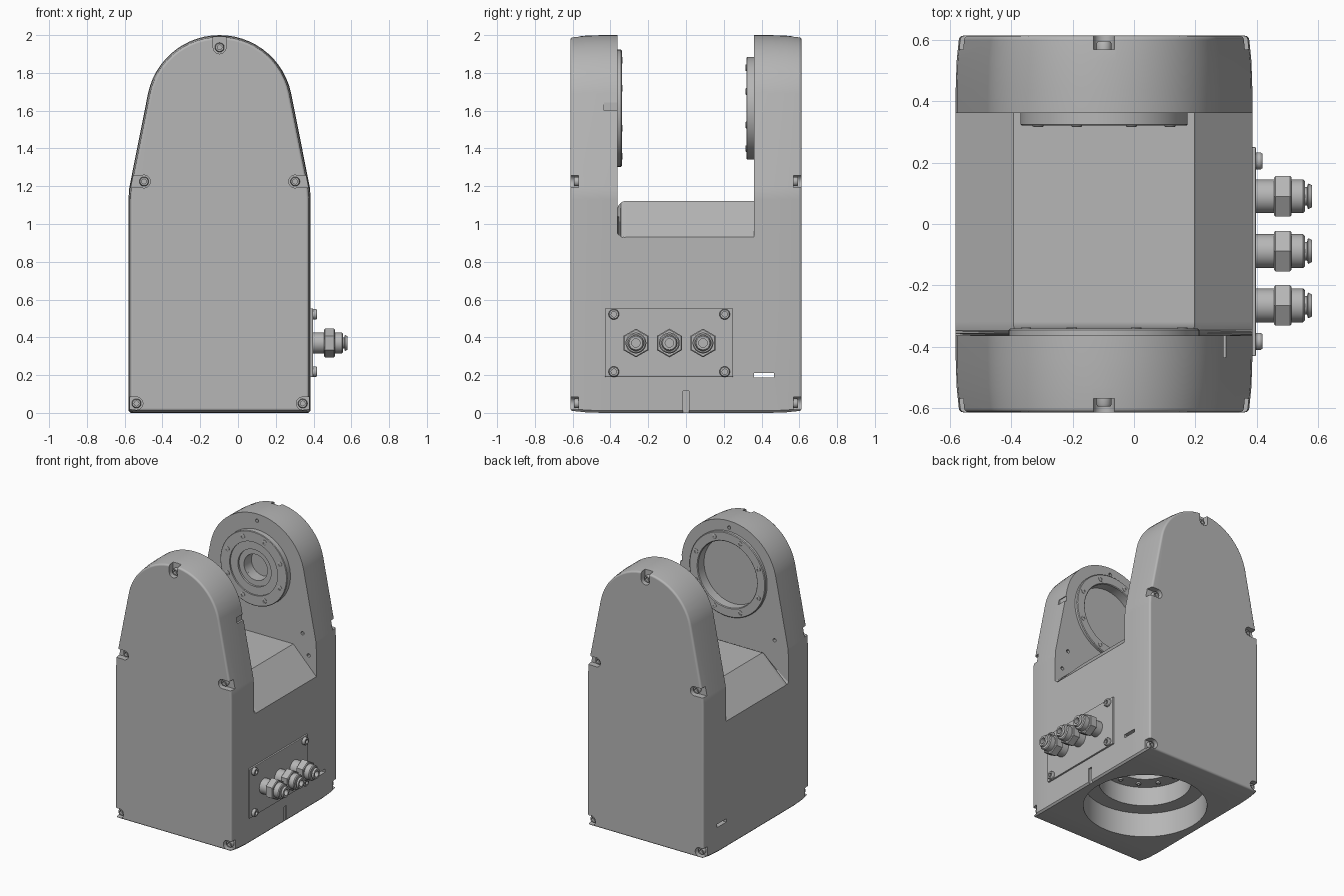
import bpy, bmesh, math
from mathutils import Vector, Matrix

cube = bpy.data.objects.get("Cube")
if cube:
    bpy.data.objects.remove(cube, do_unlink=True)

CX = -0.0975          # centre of the housing in x
HALF = 0.4825         # housing half width
END = 0.6125          # housing half depth
AXIS_Z = 1.613        # height of the pivot axis

grey = bpy.data.materials.new("housing grey")
grey.use_nodes = True
colour = (0.47, 0.47, 0.47, 1)
grey.diffuse_color = colour
grey.node_tree.nodes["Principled BSDF"].inputs["Base Color"].default_value = colour


def finish(name, bm):
    bmesh.ops.remove_doubles(bm, verts=bm.verts, dist=1e-5)
    bmesh.ops.recalc_face_normals(bm, faces=bm.faces)
    mesh = bpy.data.meshes.new(name)
    bm.to_mesh(mesh)
    bm.free()
    mesh.materials.append(grey)
    obj = bpy.data.objects.new(name, mesh)
    bpy.context.collection.objects.link(obj)
    return obj


def activate(obj):
    bpy.ops.object.select_all(action='DESELECT')
    obj.select_set(True)
    bpy.context.view_layer.objects.active = obj


def smooth(obj, angle=32):
    activate(obj)
    bpy.ops.object.shade_smooth_by_angle(angle=math.radians(angle))
    return obj


def skin(bm, rings, closed=False):
    """Bridge matching rings of points, capping or closing the ends."""
    loops = [[bm.verts.new(p) for p in ring] for ring in rings]
    pairs = list(zip(loops, loops[1:])) + ([(loops[-1], loops[0])] if closed else [])
    for a, b in pairs:
        for i in range(len(a)):
            j = (i + 1) % len(a)
            bm.faces.new((a[i], a[j], b[j], b[i]))
    if not closed:
        bm.faces.new(loops[0])
        bm.faces.new(loops[-1])


def lathe(name, profile, loc, axis, n=32, closed=False):
    """Revolve (radius, height) points about an axis."""
    turn = Matrix.Translation(loc) @ Vector(axis).to_track_quat('Z', 'Y').to_matrix().to_4x4()
    angles = [2 * math.pi * i / n + math.pi / 2 for i in range(n)]
    bm = bmesh.new()
    skin(bm, [[turn @ Vector((r * math.cos(a), r * math.sin(a), h)) for a in angles]
              for r, h in profile], closed)
    return smooth(finish(name, bm))


def box(name, lo, hi):
    bm = bmesh.new()
    skin(bm, [[(lo[0], lo[1], z), (hi[0], lo[1], z), (hi[0], hi[1], z), (lo[0], hi[1], z)]
              for z in (lo[2], hi[2])])
    return finish(name, bm)


def screw(name, r, h, loc, axis):
    return lathe(name, [(r, -0.004), (r, h * 0.7), (r * 0.85, h), (r * 0.5, h),
                        (r * 0.5, h * 0.3)], loc, axis, 18)


def cut(target, cutter):
    mod = target.modifiers.new("cut", 'BOOLEAN')
    mod.operation = 'DIFFERENCE'
    mod.solver = 'EXACT'
    mod.object = cutter
    activate(target)
    bpy.ops.object.modifier_apply(modifier=mod.name)
    bpy.data.objects.remove(cutter, do_unlink=True)


def outline(y, d):
    """Front outline of the housing, shrunk by d."""
    w, c = HALF - d, 0.012
    half = [(w - c, d), (w, d + c), (w, 1.13), (w - 0.004, 1.19)]
    arc = [(math.radians(a)) for a in range(12, 169, 6)]
    pts = half + [((0.387 - d) * math.cos(a), AXIS_Z + (0.387 - d) * math.sin(a)) for a in arc]
    pts += [(-x, z) for x, z in reversed(half)]
    return [(CX + x, y, z) for x, z in pts]


# Housing: drafted, round-edged loft from front to back
R = 0.014
ends = [(END - R + R * math.cos(t), 0.01 + R * (1 - math.sin(t)))
        for t in (math.radians(a) for a in (0, 22, 45, 68, 90))]
ends += [(0.53, 0.003), (0.44, 0)]
bm = bmesh.new()
skin(bm, [outline(-y, d) for y, d in ends] + [outline(y, d) for y, d in reversed(ends)])
housing = finish("housing", bm)

# Gap between the two arms, with a ridge-shaped floor and a fillet at the front arm
floor = [(-0.6, 0.81), (-0.295, 1.122), (0.295, 1.122), (0.6, 0.81), (0.6, 2.2), (-0.6, 2.2)]
bm = bmesh.new()
skin(bm, [[(CX + x, y, z) for x, z in floor] for y in (-0.363, 0.361)])
edges = [e for e in bm.edges if all(v.co.y < 0 and v.co.z < 1.2 for v in e.verts)]
bmesh.ops.bevel(bm, geom=edges, offset=0.045, segments=5, profile=0.5, affect='EDGES')
cut(housing, finish("gap_cutter", bm))

# Stepped bore underneath
cut(housing, lathe("bore_cutter", [(0.415, -0.1), (0.415, 0.18), (0.31, 0.18), (0.31, 0.32),
                                   (0.2, 0.32), (0.2, 0.5)], (CX, 0, 0), (0, 0, 1), 64))
for i in range(12):
    a = math.tau * i / 12
    screw("bore_screw", 0.016, 0.012,
          (CX + 0.255 * math.cos(a), 0.255 * math.sin(a), 0.32), (0, 0, -1))

# Pivot recesses in the inner faces of the arms
cut(housing, lathe("front_recess", [(0.24, -0.05), (0.24, 0.1)], (CX, -0.363, AXIS_Z), (0, 1, 0), 64))
cut(housing, lathe("back_recess", [(0.095, -0.07), (0.095, 0.1)], (CX, 0.361, AXIS_Z), (0, -1, 0), 40))

# Small tapped holes in the inner faces of the arms
for side in (-1, 1):
    for x, z in ((-0.37, 1.22), (0.37, 1.22), (0.42, 1.07), (0, 1.95)):
        cut(housing, lathe("hole", [(0.013, -0.03), (0.013, 0.03)],
                           (CX + x, side * 0.362, z), (0, 1, 0), 12))

# Through slot, bottom groove and arm groove
cut(housing, box("slot", (-1, 0.36, 0.188), (1, 0.465, 0.212)))
cut(housing, box("groove", (0.373, -0.017, -0.1), (0.5, 0.017, 0.115)))
cut(housing, box("arm_groove", (0.285, -0.435, 1.602), (0.5, -0.3, 1.642)))

# Corner notches with cover screws, front and back
for side in (-1, 1):
    for x, z in ((0, 1.935), (-0.4, 1.225), (0.4, 1.225), (-0.44, 0.05), (0.44, 0.05)):
        spot = Vector((CX + x, side * 0.568, z))
        r = 0.034
        cut(housing, lathe("notch_round", [(r, 0), (r, 0.2)], spot, (0, side, 0), 20))
        out = 0.3 * ((x > 0) - (x < 0))
        up = 0 if x else 0.3
        lo = (min(spot.x, spot.x + out) - (0 if x else r), min(spot.y, side * 0.8),
              z - (r - 0.001 if x else 0))
        hi = (max(spot.x, spot.x + out) + (0 if x else r), max(spot.y, side * 0.8),
              z + (r - 0.001 if x else up))
        cut(housing, box("notch_side", lo, hi))
        screw("cover_screw", 0.025, 0.026, spot, (0, side, 0))

smooth(housing, 30)
mod = housing.modifiers.new("even shading", 'WEIGHTED_NORMAL')
mod.keep_sharp = True

# Bearing ring on the front arm
lathe("front_bearing_ring", [(0.24, -0.003), (0.31, -0.003), (0.31, 0.018), (0.305, 0.023),
                             (0.245, 0.023), (0.24, 0.018)],
      (CX, -0.363, AXIS_Z), (0, 1, 0), 64, closed=True)

# Stepped drive flange on the back arm
lathe("back_drive_flange", [(0.095, -0.003), (0.272, -0.003), (0.272, 0.037), (0.268, 0.041),
                            (0.195, 0.041), (0.195, 0.03), (0.135, 0.03), (0.135, 0.016),
                            (0.095, 0.016)],
      (CX, 0.361, AXIS_Z), (0, -1, 0), 64, closed=True)

# Screw circles on ring and flange
for i in range(8):
    a = math.tau * (i + 0.5) / 8
    dx, dz = math.cos(a), math.sin(a)
    screw("ring_screw", 0.017, 0.004, (CX + 0.275 * dx, -0.34, AXIS_Z + 0.275 * dz), (0, 1, 0))
    screw("flange_screw", 0.018, 0.004, (CX + 0.232 * dx, 0.32, AXIS_Z + 0.232 * dz), (0, -1, 0))

# Connector plate with rounded corners
plate = box("connector_plate", (0.38, -0.43, 0.19), (0.397, 0.25, 0.553))
mod = plate.modifiers.new("round", 'BEVEL')
mod.width = 0.004
mod.segments = 2
for y in (-0.382, 0.205):
    for z in (0.218, 0.522):
        screw("plate_screw", 0.028, 0.021, (0.397, y, z), (1, 0, 0))

# Cable glands: collar, hex nut, cap and hose tip
for y in (-0.265, -0.088, 0.09):
    base = (0, y, 0.37)
    lathe("gland_body", [(0.055, 0.39), (0.055, 0.55), (0.049, 0.556), (0.03, 0.556),
                         (0.03, 0.563), (0.042, 0.566), (0.036, 0.579), (0.022, 0.579),
                         (0.022, 0.55)], base, (1, 0, 0), 32)
    lathe("gland_nut", [(0.07, 0.455), (0.076, 0.46), (0.076, 0.508), (0.07, 0.513)],
          base, (1, 0, 0), 6)
